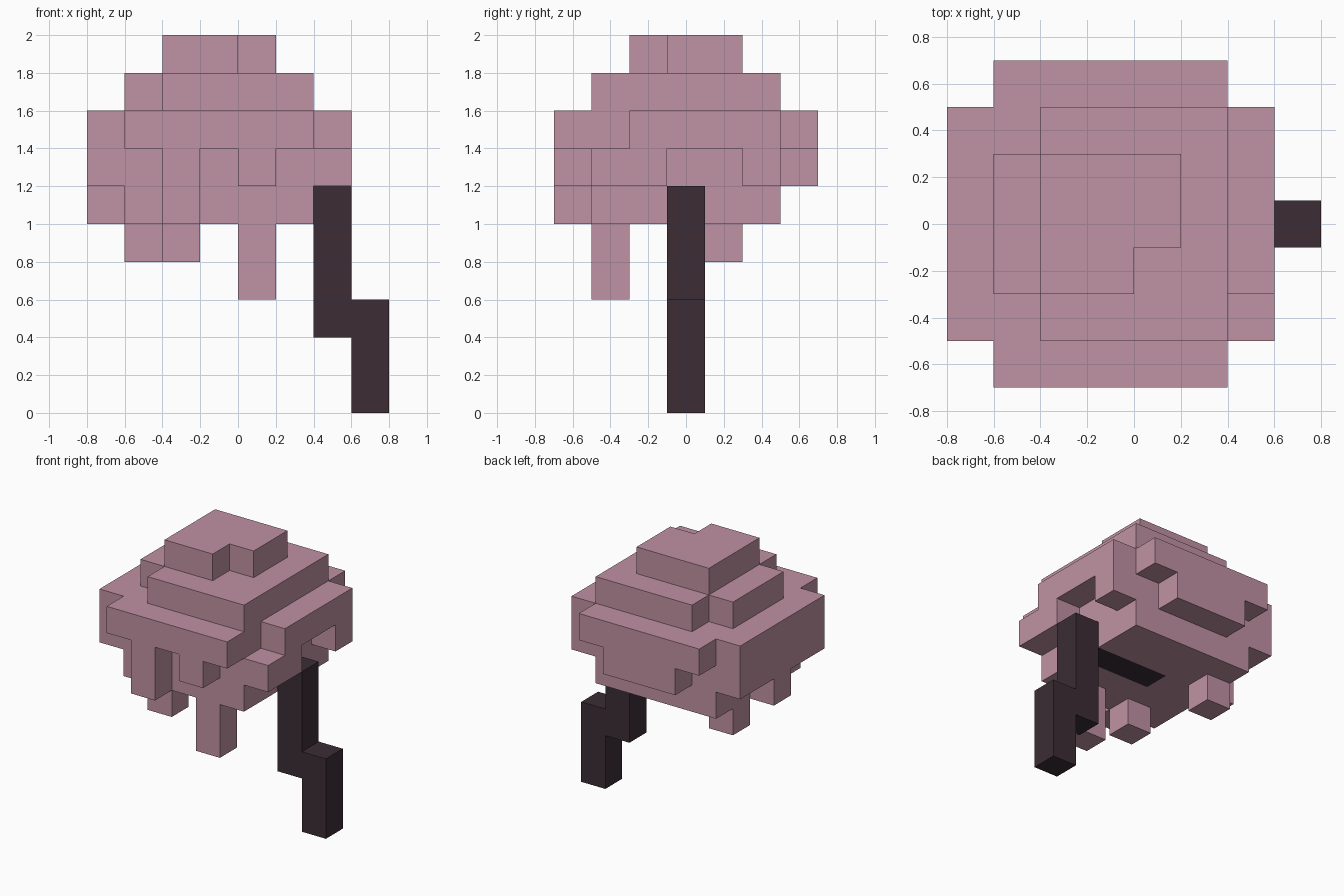
import bpy, bmesh
from itertools import product
from mathutils import Vector

old = bpy.data.objects.get("Cube")
if old:
    bpy.data.objects.remove(old, do_unlink=True)

CELL = 0.2
ORIGIN = Vector((-0.8, -0.7, 0))


def material(name, rgb):
    mat = bpy.data.materials.new(name)
    mat.use_nodes = True
    colour = (*rgb, 1)
    mat.diffuse_color = colour
    mat.node_tree.nodes["Principled BSDF"].inputs["Base Color"].default_value = colour
    return mat


def fill(boxes):
    """Set of grid cells covered by (x, X, y, Y, z, Z) boxes."""
    cells = set()
    for x, X, y, Y, z, Z in boxes:
        cells |= set(product(range(x, X), range(y, Y), range(z, Z)))
    return cells


def build(name, cells, solid, mat):
    """Make a mesh from the cell sides that do not touch another solid cell."""
    bm = bmesh.new()
    verts = {}

    def vert(p):
        key = tuple(round(c) for c in p)
        if key not in verts:
            verts[key] = bm.verts.new(ORIGIN + Vector(key) * CELL)
        return verts[key]

    for cell in sorted(cells):
        centre = Vector(cell) + Vector((.5, .5, .5))
        for axis, sign in product(range(3), (-1, 1)):
            n = Vector((0, 0, 0))
            n[axis] = sign
            if tuple(round(c) for c in Vector(cell) + n) in solid:
                continue
            u = Vector((0, 0, 0))
            u[(axis + 1) % 3] = 1
            v = n.cross(u)
            mid = centre + n / 2
            corners = [mid + (a * u + b * v) / 2
                       for a, b in ((-1, -1), (1, -1), (1, 1), (-1, 1))]
            bm.faces.new([vert(c) for c in corners])
    mesh = bpy.data.meshes.new(name)
    bm.to_mesh(mesh)
    bm.free()
    mesh.materials.append(mat)
    obj = bpy.data.objects.new(name, mesh)
    bpy.context.collection.objects.link(obj)
    return obj


# Crooked trunk: foot, upright, and a branch under the leaves
trunk = fill([(7, 8, 3, 4, 0, 3), (6, 7, 3, 4, 2, 6), (3, 6, 3, 4, 5, 6)])

# Canopy footprints, keyed by layer height
layers = {
    9: [(2, 5, 3, 5), (2, 4, 2, 3)],
    8: [(2, 6, 1, 6), (1, 2, 2, 5)],
    7: [(1, 6, 0, 7), (0, 1, 1, 6), (6, 7, 2, 6)],
    6: [(0, 6, 1, 6), (6, 7, 1, 3), (6, 7, 5, 6),
        (2, 3, 0, 1), (4, 5, 0, 1), (2, 5, 6, 7)],
    5: [(1, 6, 1, 6), (0, 1, 3, 4), (2, 3, 0, 1)],
    # Hanging tufts
    4: [(4, 5, 1, 2), (2, 3, 1, 2), (1, 2, 4, 5)],
    3: [(4, 5, 1, 2)],
}
canopy = fill([(*f, z, z + 1) for z, prints in layers.items() for f in prints]) - trunk

blossom = material("blossom pink", (0.527, 0.287, 0.366))
bark = material("dark bark", (0.045, 0.026, 0.036))
build("canopy", canopy, canopy | trunk, blossom)
build("trunk", trunk, canopy | trunk, bark)
